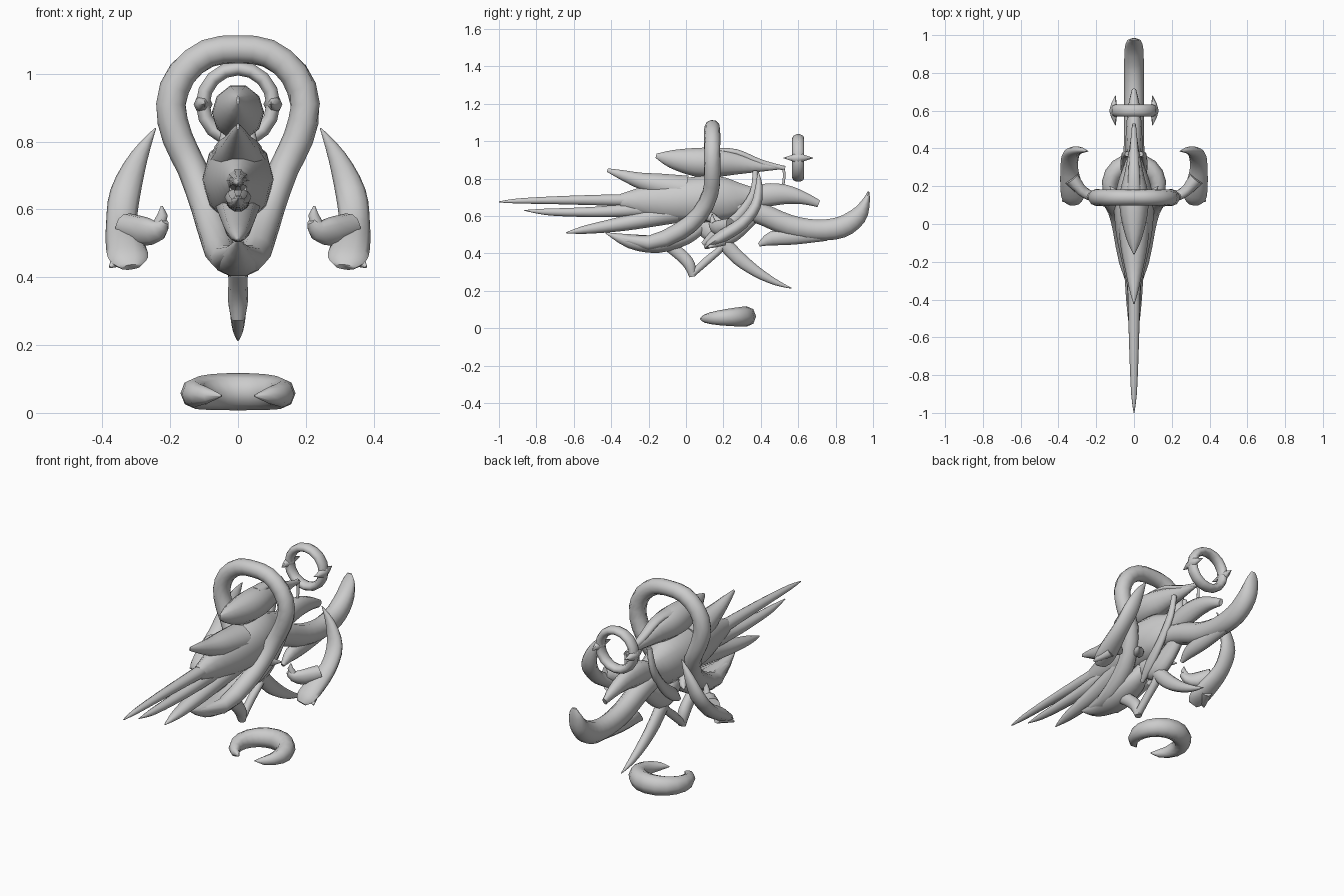
import bpy, bmesh, math
from mathutils import Vector

grey = bpy.data.materials.new("pale grey")
grey.diffuse_color = (0.6, 0.6, 0.6, 1)


def finish(name, bm):
    bmesh.ops.recalc_face_normals(bm, faces=bm.faces)
    mesh = bpy.data.meshes.new(name)
    bm.to_mesh(mesh)
    bm.free()
    ob = bpy.data.objects.new(name, mesh)
    bpy.context.collection.objects.link(ob)
    mesh.materials.append(grey)
    bpy.context.view_layer.objects.active = ob
    ob.select_set(True)
    bpy.ops.object.shade_smooth_by_angle(angle=math.radians(62))
    ob.select_set(False)
    return ob


def spline(p, steps):
    """Catmull-Rom through stations of (x, y, z, radius u, radius v)."""
    out = []
    for i in range(len(p) - 1):
        a, b, c, d = p[max(i - 1, 0)], p[i], p[i + 1], p[min(i + 2, len(p) - 1)]
        for s in range(steps):
            t = s / steps
            out.append([0.5 * (2 * q + (r - o) * t + (2 * o - 5 * q + 4 * r - w) * t * t
                               + (3 * q - o - 3 * r + w) * t ** 3)
                        for o, q, r, w in zip(a, b, c, d)])
    out.append(list(p[-1]))
    return out


def tube(name, stations, ref=(1, 0, 0), sides=10, steps=3, closed=False):
    pts = spline(stations, steps) if steps > 1 else stations
    n = len(pts)
    bm = bmesh.new()
    rings = []
    for i, p in enumerate(pts):
        a, b = (pts[i - 1], pts[(i + 1) % n]) if closed else (pts[max(i - 1, 0)], pts[min(i + 1, n - 1)])
        t = (Vector(b[:3]) - Vector(a[:3])).normalized()
        u = Vector(ref)
        u = (u - t * u.dot(t)).normalized()
        v = t.cross(u)
        ru, rv = max(p[3], 0.001), max(p[4], 0.001)
        rings.append([bm.verts.new(Vector(p[:3]) + u * ru * math.cos(k * math.tau / sides)
                                   + v * rv * math.sin(k * math.tau / sides)) for k in range(sides)])
    for i in range(n if closed else n - 1):
        r, s = rings[i], rings[(i + 1) % n]
        for k in range(sides):
            m = (k + 1) % sides
            bm.faces.new((r[k], r[m], s[m], s[k]))
    if not closed:
        bm.faces.new(rings[0])
        bm.faces.new(rings[-1])
    return finish(name, bm)


def centre(name, rows, sides=10):
    """Part on the middle plane: rows of (y, z, half width, half height)."""
    return tube(name, [(0, *r) for r in rows], sides=sides)


def mirrored(name, stations, **kw):
    for s, label in ((1, "right"), (-1, "left")):
        tube(label + "_" + name, [(s * p[0], *p[1:]) for p in stations], **kw)


# Large hoop whose legs sweep forward and meet at the prow
half = [(0.09, .14, 1.06, .043, .043), (.165, .14, 1.0, .044, .044), (.198, .14, .91, .045, .045),
        (.178, .14, .81, .045, .045), (.135, .13, .72, .044, .044), (.095, .075, .61, .045, .045),
        (.065, -.03, .52, .048, .048), (.04, -.2, .455, .04, .04), (0, -.42, .505, .002, .002)]
left = [(-p[0], *p[1:]) for p in half]
tube("hoop", left[::-1] + [(0, .14, 1.072, .042, .042)] + half, ref=(0, 1, -1), steps=2)
centre("prow", [(-.43, .51, .003, .003), (-.3, .465, .045, .04), (-.15, .45, .075, .05),
                (0, .49, .065, .045), (.08, .55, .03, .04)])

# Small rear ring with pointed side barbs
tube("rear_ring", [(.104 * math.cos(a), .6, .91 + .106 * math.sin(a), .032, .022)
                   for a in (k * math.tau / 16 for k in range(16))],
     ref=(0, 1, 0), steps=1, closed=True)
for s, label in ((1, "right"), (-1, "left")):
    tube(label + "_barb", [(s * .098, .52, .91, 0, 0), (s * .106, .565, .91, .015, .018),
                           (s * .103, .6, .91, .028, .034), (s * .106, .635, .91, .015, .018),
                           (s * .098, .68, .91, 0, 0)], sides=6, steps=1)

# Floating crescent at the base, open to the front
arc = []
for k in range(17):
    a = math.radians(-68 + k * 316 / 16)
    w = math.sin(math.pi * k / 16) ** 0.6
    y = .195 + .128 * math.sin(a)
    arc.append((.13 * math.cos(a), y, .056 + .05 * (y - .19), .003 + .052 * w, .003 + .049 * w))
tube("base_crescent", arc, ref=(0, 0, 1), sides=8, steps=1)

# Detached side blades with an inner claw
mirrored("blade", [(.243, .385, .84, .002, .002), (.292, .39, .755, .027, .02),
                   (.332, .37, .65, .045, .03), (.343, .3, .56, .046, .034),
                   (.332, .2, .495, .058, .036), (.322, .135, .455, .058, .025),
                   (.315, .105, .43, .03, .01)])
mirrored("claw", [(.33, .24, .55, .04, .04), (.28, .18, .535, .03, .045),
                  (.235, .15, .54, .025, .032), (.215, .135, .565, .015, .012)], ref=(0, 1, .2), steps=2)
mirrored("claw_tip", [(.235, .15, .55, .02, .02), (.222, .14, .585, .015, .012),
                      (.225, .14, .61, .003, .003)], steps=1)
mirrored("blade_tooth", [(.33, .2, .47, .03, .03), (.355, .14, .45, .025, .02),
                         (.378, .12, .43, .004, .004)], ref=(0, 1, 0), steps=1)

# Main body
centre("body", [(-.35, .68, .03, .04), (-.2, .68, .065, .09), (-.05, .68, .095, .12),
                (.1, .69, .105, .13), (.22, .69, .085, .12), (.32, .7, .05, .07), (.42, .7, .02, .03)])
centre("crest", [(-.16, .922, .004, .012), (-.08, .905, .04, .05), (.05, .888, .072, .08),
                 (.16, .885, .075, .08), (.27, .88, .05, .062), (.4, .865, .025, .03), (.53, .86, .006, .008)])
centre("brow_fin", [(-.42, .845, .004, .01), (-.35, .822, .024, .026), (-.25, .79, .045, .045),
                    (-.14, .765, .068, .065), (0, .74, .085, .08)])

# Forward spikes
centre("top_spike", [(-1, .675, .002, .003), (-.9, .68, .015, .014), (-.7, .684, .024, .022),
                     (-.45, .685, .031, .03), (-.15, .685, .038, .038), (0, .69, .04, .04)])
centre("middle_spike", [(-.865, .63, .002, .002), (-.75, .622, .018, .018), (-.6, .62, .027, .025),
                        (-.4, .625, .034, .033), (-.1, .65, .045, .05)])
centre("lower_spike", [(-.64, .51, .003, .003), (-.55, .525, .025, .022), (-.42, .545, .04, .035),
                       (-.28, .57, .05, .045), (-.05, .62, .07, .06)])

# Rear upper bars and drop strut
centre("upper_bar", [(.15, .95, .035, .015), (.27, .94, .03, .018), (.4, .885, .022, .018), (.53, .855, .01, .012)])
centre("drop_strut", [(.52, .87, .008, .008), (.525, .81, .008, .008), (.515, .74, .008, .008)], sides=6)

# Rear blade
centre("rear_fin", [(.3, .68, .04, .05), (.42, .71, .045, .065), (.53, .715, .04, .055),
                    (.63, .695, .03, .035), (.71, .665, .012, .02)])

# Curved tail horn and its keel
centre("tail", [(.2, .67, .06, .06), (.38, .62, .055, .06), (.55, .55, .052, .06), (.7, .525, .052, .058),
                (.83, .54, .052, .06), (.92, .6, .05, .05), (.963, .68, .04, .022), (.975, .73, .014, .005)])
centre("tail_keel", [(.39, .445, .01, .01), (.46, .48, .03, .04), (.58, .49, .035, .045), (.75, .505, .03, .04)])

# Diagonal ribs behind the hoop
mirrored("rib", [(.035, .37, .84, .014, .014), (.052, .36, .72, .016, .022),
                 (.052, .28, .6, .018, .026), (.038, .17, .51, .02, .033), (.02, .09, .45, .01, .012)])
mirrored("side_spur", [(.07, .12, .6, .03, .03), (.1, .17, .575, .018, .018), (.128, .2, .57, .002, .002)],
         ref=(0, 1, 0), steps=1)

# Underside: belly, braces and long rear spike
centre("belly", [(.08, .56, .03, .05), (.17, .5, .042, .065), (.25, .52, .04, .06), (.36, .6, .03, .04)])
centre("front_brace", [(-.1, .45, .028, .035), (-.02, .385, .028, .035), (.02, .335, .03, .032),
                       (.035, .275, .02, .018)])
centre("rear_brace", [(.035, .29, .022, .018), (.11, .36, .02, .022), (.18, .42, .024, .02), (.22, .48, .03, .03)])
centre("under_spike", [(.2, .46, .03, .04), (.28, .375, .028, .04), (.38, .3, .024, .03),
                       (.48, .245, .016, .017), (.565, .213, .002, .002)])
